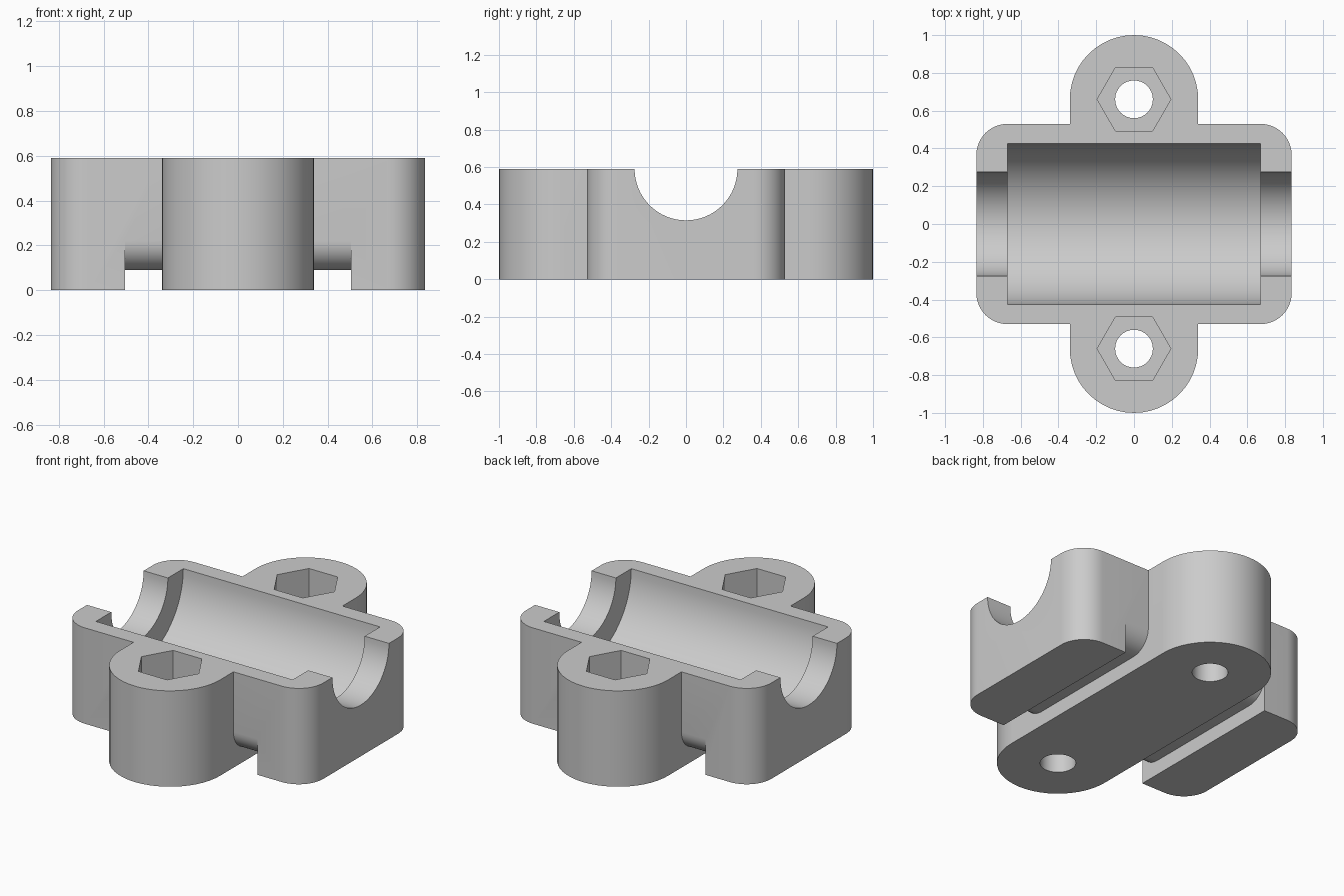
import bpy, bmesh
from math import cos, sin, pi, radians
from mathutils import Matrix, Vector

if "Cube" in bpy.data.objects:
    bpy.data.objects.remove(bpy.data.objects["Cube"])


def arc(cx, cy, r, a0, a1, n):
    return [(cx + r * cos(radians(a0 + (a1 - a0) * i / n)),
             cy + r * sin(radians(a0 + (a1 - a0) * i / n))) for i in range(n + 1)]


def prism(name, pts, lo, hi, axis='Z'):
    """Extrude a 2D outline: (x, y) along Z, or (y, z) along X."""
    bm = bmesh.new()
    place = (lambda p: (p[0], p[1], lo)) if axis == 'Z' else (lambda p: (lo, p[0], p[1]))
    face = bm.faces.new([bm.verts.new(place(p)) for p in pts])
    out = bmesh.ops.extrude_face_region(bm, geom=[face])
    move = Vector((0, 0, hi - lo)) if axis == 'Z' else Vector((hi - lo, 0, 0))
    bmesh.ops.translate(bm, vec=move, verts=[v for v in out['geom'] if isinstance(v, bmesh.types.BMVert)])
    bmesh.ops.recalc_face_normals(bm, faces=bm.faces)
    me = bpy.data.meshes.new(name)
    bm.to_mesh(me)
    bm.free()
    ob = bpy.data.objects.new(name, me)
    bpy.context.collection.objects.link(ob)
    return ob


def circle(cx, cy, r, n):
    return arc(cx, cy, r, 0, 360, n)[:-1]


H = 0.59            # height
X, Y = 0.835, 0.53  # body half sizes
L, C = 0.34, 0.66   # lobe radius and centre
R = 0.165           # body corner radius

# Outline of body plus the two bolt lobes
half = (arc(X - R, Y - R, R, 0, 90, 12) + [(L, Y)]
        + arc(0, C, L, 0, 180, 24) + [(-L, Y)]
        + arc(-X + R, Y - R, R, 90, 180, 12))
outline = half + [(-x, -y) for x, y in half]
holder = prism("bearing_holder", outline, 0, H)

# Cutters: bearing seat and shaft clearance
cutters = [prism("bearing_seat_cutter", circle(0, H, 0.425, 64), -0.67, 0.67, 'X'),
           prism("shaft_cutter", circle(0, H, 0.275, 64), -1, 1, 'X')]

# Cutters: bolt holes and hexagonal nut pockets
for s in (-1, 1):
    cutters.append(prism("bolt_hole_cutter", circle(0, s * C, 0.10, 32), -0.1, 0.8))
    cutters.append(prism("nut_pocket_cutter", circle(0, s * C, 0.195, 6), 0.25, 0.8))

# Cutters: strap slots under the body with rounded upper ends
F = 0.13
right = arc(Y - F, 0.09 + F, F, 0, -90, 10)
slot = ([(0.65, -0.1), (0.65, 0.09 + F)] + right
        + [(-y, z) for y, z in reversed(right)] + [(-0.65, 0.09 + F), (-0.65, -0.1)])
for lo, hi in ((L, 0.505), (-0.505, -L)):
    cutters.append(prism("strap_slot_cutter", slot, lo, hi, 'X'))

bpy.context.view_layer.objects.active = holder
for c in cutters:
    c.hide_render = True
    m = holder.modifiers.new(c.name, 'BOOLEAN')
    m.operation = 'DIFFERENCE'
    m.solver = 'EXACT'
    m.object = c
    bpy.ops.object.modifier_apply(modifier=m.name)
for c in cutters:
    bpy.data.objects.remove(c)

# Plain grey plastic
grey = bpy.data.materials.new("grey plastic")
grey.diffuse_color = (0.6, 0.6, 0.6, 1)
grey.use_nodes = True
grey.node_tree.nodes["Principled BSDF"].inputs["Base Color"].default_value = grey.diffuse_color
holder.data.materials.clear()
holder.data.materials.append(grey)

bpy.ops.object.select_all(action='DESELECT')
holder.select_set(True)
bpy.ops.object.shade_smooth_by_angle(angle=radians(30))
